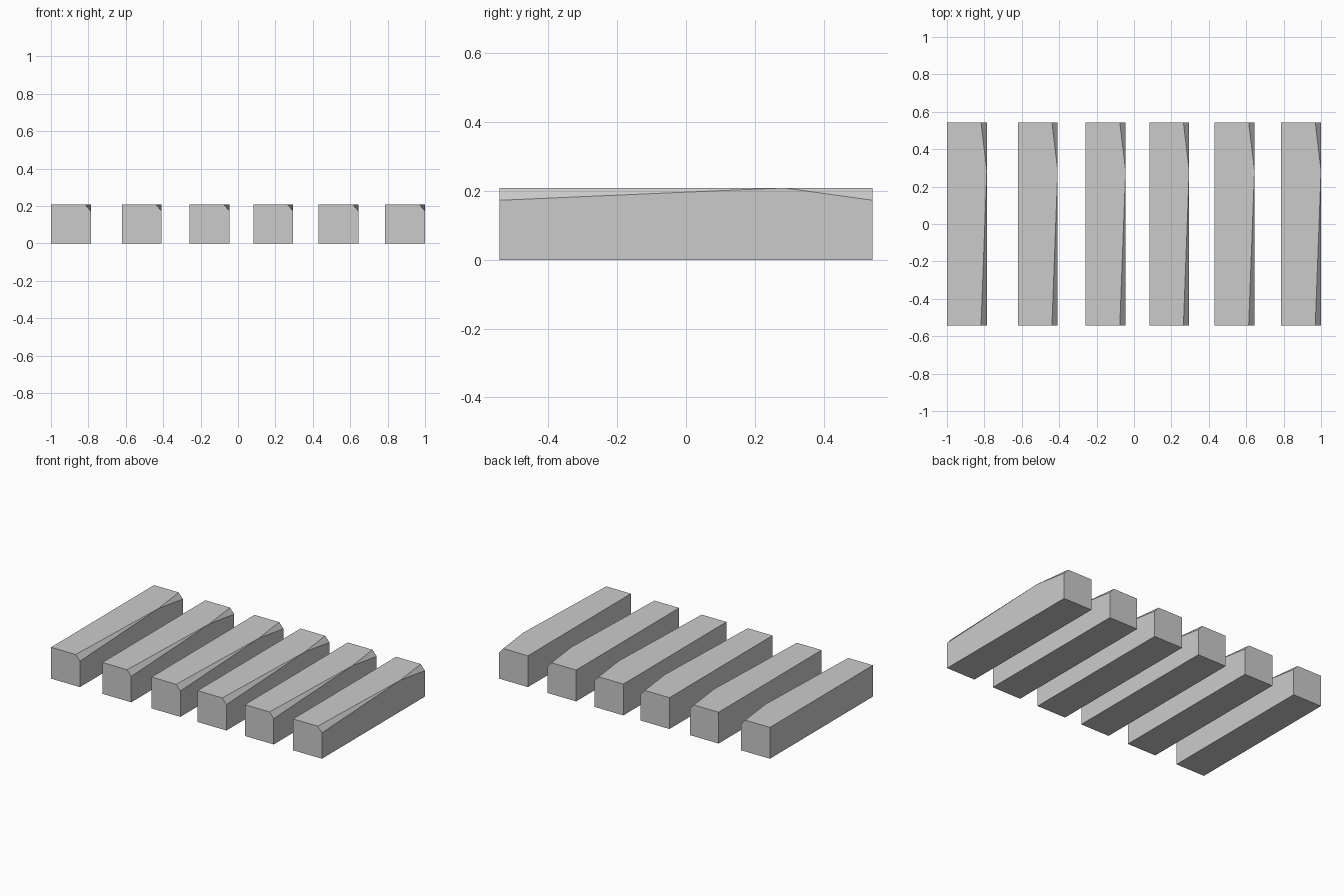
import bpy, bmesh

if "Cube" in bpy.data.objects:
    bpy.data.objects.remove(bpy.data.objects["Cube"])

WIDTH, HALF_LEN, HEIGHT = 0.213, 0.543, 0.209
CUT_X, CUT_Z, PEAK_Y = 0.031, 0.036, 0.285


def make_plank(name, left):
    """Square beam whose upper right edge is chamfered away toward both ends."""
    bm = bmesh.new()
    right = left + WIDTH
    profile = [(left, 0), (right, 0), (right, HEIGHT - CUT_Z),
               (right - CUT_X, HEIGHT), (left, HEIGHT)]
    f = [bm.verts.new((x, -HALF_LEN, z)) for x, z in profile]
    b = [bm.verts.new((x, HALF_LEN, z)) for x, z in profile]
    peak = bm.verts.new((right, PEAK_Y, HEIGHT))
    faces = [
        f, b[::-1],                          # end faces
        (f[0], b[0], b[1], f[1]),            # underside
        (f[4], b[4], b[0], f[0]),            # left side
        (f[1], b[1], b[2], peak, f[2]),      # right side
        (f[3], peak, b[3], b[4], f[4]),      # top
        (f[2], peak, f[3]),                  # front chamfer
        (b[2], b[3], peak),                  # back chamfer
    ]
    for verts in faces:
        bm.faces.new(verts)
    bmesh.ops.recalc_face_normals(bm, faces=bm.faces)
    mesh = bpy.data.meshes.new(name)
    bm.to_mesh(mesh)
    bm.free()
    bpy.context.collection.objects.link(bpy.data.objects.new(name, mesh))


# Row of slightly unevenly spaced planks
for i, left in enumerate((-1.0, -0.621, -0.258, 0.082, 0.431, 0.787)):
    make_plank(f"plank_{i + 1}", left)
